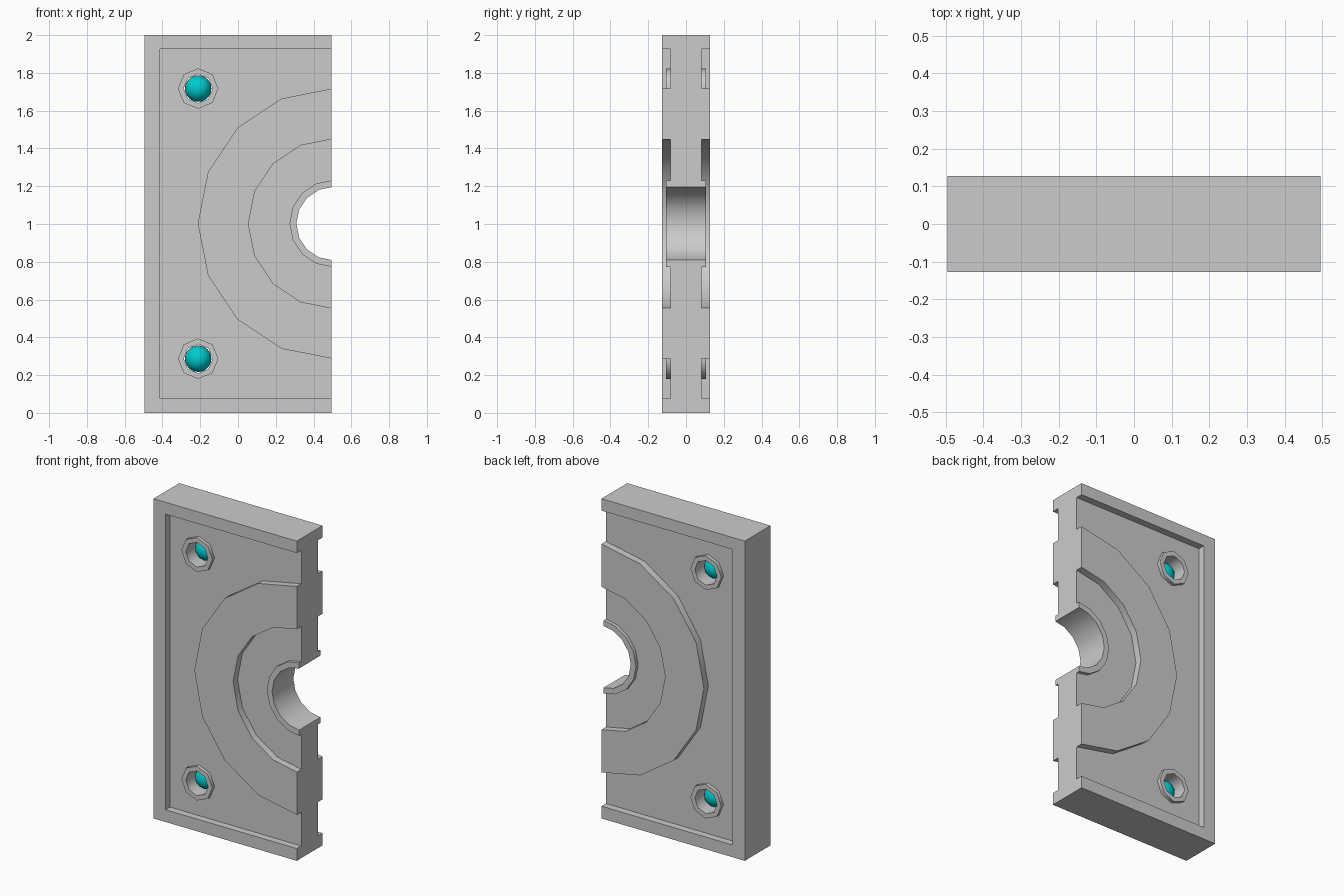
import bpy, bmesh, math
from mathutils import Matrix

if "Cube" in bpy.data.objects:
    bpy.data.objects.remove(bpy.data.objects["Cube"])

HALF_W, HALF_D = 0.496, 0.127      # slab half width and half depth
PANEL_D, LIP_D = 0.083, 0.105      # half depths of the panel and the low rims
CX, CZ = 0.503, 1.002              # centre of the round opening
GEMS = [(-0.211, 0.287), (-0.211, 1.717)]


def new_object(name, bm):
    me = bpy.data.meshes.new(name)
    bm.to_mesh(me)
    bm.free()
    ob = bpy.data.objects.new(name, me)
    bpy.context.collection.objects.link(ob)
    return ob


def box(name, x0, x1, hd, z0, z1):
    bm = bmesh.new()
    m = Matrix.Translation(((x0 + x1) / 2, 0, (z0 + z1) / 2)) @ Matrix.Diagonal((x1 - x0, 2 * hd, z1 - z0, 1))
    bmesh.ops.create_cube(bm, size=1, matrix=m)
    return new_object(name, bm)


def prism(name, x, z, r, hd, sides):
    bm = bmesh.new()
    m = Matrix.Translation((x, 0, z)) @ Matrix.Rotation(math.pi / 2, 4, 'X')
    # first corner turned onto the x axis
    bmesh.ops.create_cone(bm, cap_ends=True, segments=sides, radius1=r, radius2=r, depth=2 * hd, matrix=m)
    return new_object(name, bm)


def combine(target, other, op):
    mod = target.modifiers.new(op.lower(), 'BOOLEAN')
    mod.operation, mod.solver, mod.object = op, 'EXACT', other
    bpy.context.view_layer.objects.active = target
    bpy.ops.object.modifier_apply(modifier=mod.name)
    bpy.data.objects.remove(other)


# Outer frame, overshooting the cut edge on the right
door = box("door_half", -HALF_W, 1.3, HALF_D, 0, 2)
combine(door, box("recess", -0.412, 1.5, 1, 0.0765, 1.9255), 'DIFFERENCE')

# Thin centre panel
combine(door, box("panel", -0.45, 1.2, PANEL_D, 0.04, 1.96), 'UNION')

# Broad flush ring and low lip around the opening
ring = prism("ring", CX, CZ, 0.716, HALF_D, 16)
combine(ring, prism("ring_cut", CX, CZ, 0.448, 1, 16), 'DIFFERENCE')
combine(door, ring, 'UNION')
combine(door, prism("lip", CX, CZ, 0.23, LIP_D, 16), 'UNION')
combine(door, prism("opening", CX, CZ, 0.194, 1, 16), 'DIFFERENCE')

# Octagonal gem sockets
for x, z in GEMS:
    combine(door, prism("socket", x, z, 0.107, LIP_D, 8), 'UNION')
    combine(door, prism("socket_hole", x, z, 0.077, 1, 8), 'DIFFERENCE')

# Straight meeting edge
combine(door, box("edge_cut", HALF_W, 3, 1, -1, 3), 'DIFFERENCE')

# Glowing gems in the sockets
teal = bpy.data.materials.new("teal")
teal.diffuse_color = (0.0, 0.6, 0.62, 1)
teal.use_nodes = True
teal.node_tree.nodes["Principled BSDF"].inputs["Base Color"].default_value = teal.diffuse_color
parts = [door]
for i, (x, z) in enumerate(GEMS):
    bm = bmesh.new()
    bmesh.ops.create_uvsphere(bm, u_segments=24, v_segments=12, radius=0.07,
                              matrix=Matrix.Translation((x, 0, z)))
    gem = new_object(f"gem_{i + 1}", bm)
    gem.data.materials.append(teal)
    parts.append(gem)

# Smooth rounds, sharp corners
for ob in parts:
    bpy.ops.object.select_all(action='DESELECT')
    ob.select_set(True)
    bpy.context.view_layer.objects.active = ob
    bpy.ops.object.shade_smooth_by_angle(angle=math.radians(50))
